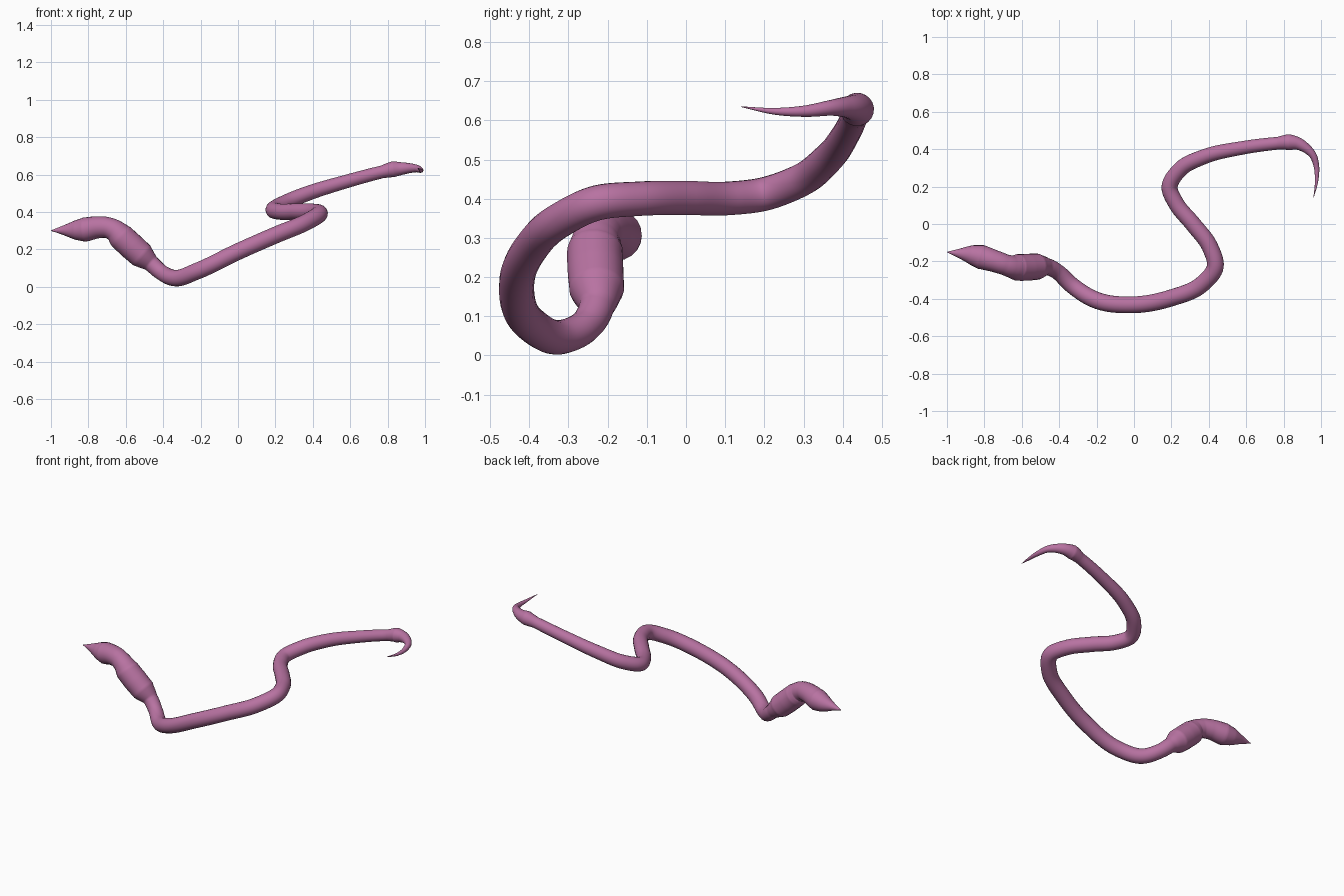
import bpy
import math
from mathutils import Vector

if "Cube" in bpy.data.objects:
    bpy.data.objects.remove(bpy.data.objects["Cube"])

# Path of the body from pointed head to hooked tail: x, y, z, radius
head = [(-1.0, -.15, .30, .001), (-.935, -.157, .302, .025), (-.87, -.165, .303, .052),
        (-.82, -.176, .306, .065), (-.75, -.197, .318, .059), (-.69, -.217, .314, .056),
        (-.655, -.228, .297, .060)]
middle = [(-.625, -.232, .268, .071), (-.57, -.231, .217, .072), (-.515, -.228, .168, .070),
          (-.465, -.228, .125, .045), (-.41, -.255, .077, .042), (-.335, -.325, .046, .044),
          (-.22, -.40, .083, .045), (0, -.432, .188, .045), (.2, -.395, .276, .045),
          (.36, -.325, .343, .045)]
back = [(.435, -.225, .39, .045), (.405, -.12, .40, .044), (.315, 0, .402, .044),
        (.225, .11, .401, .043), (.19, .195, .411, .043), (.25, .295, .448, .042),
        (.37, .358, .498, .040), (.58, .407, .563, .036), (.77, .432, .614, .034)]
tail = [(.83, .437, .628, .043), (.875, .43, .632, .034), (.92, .405, .634, .026),
        (.955, .37, .632, .020), (.975, .31, .624, .015), (.976, .23, .623, .009),
        (.96, .14, .635, .0008)]
path = head + middle + back + tail


def spline(points, steps):
    """Centripetal curve through the points, with radius blended linearly."""
    p = [Vector(q[:3]) for q in points]
    p = [2 * p[0] - p[1]] + p + [2 * p[-1] - p[-2]]
    out = []
    for i in range(len(points) - 1):
        a, b, c, d = p[i:i + 4]
        h0, h1, h2 = ((b - a).length, (c - b).length, (d - c).length)
        m1 = ((b - a) / h0 * h1 + (c - b) / h1 * h0) / (h0 + h1) * h1
        m2 = ((c - b) / h1 * h2 + (d - c) / h2 * h1) / (h1 + h2) * h1
        for s in range(steps):
            t = s / steps
            pos = (b * (2*t**3 - 3*t**2 + 1) + m1 * (t**3 - 2*t**2 + t)
                   + c * (3*t**2 - 2*t**3) + m2 * (t**3 - t**2))
            out.append((pos, points[i][3] * (1 - t) + points[i + 1][3] * t))
    out.append((p[-2], points[-1][3]))
    return out


# Tapered tube along the path
samples = spline(path, 8)
curve = bpy.data.curves.new("serpent_body", 'CURVE')
curve.dimensions = '3D'
curve.bevel_depth = 1.0
curve.bevel_resolution = 8
curve.use_fill_caps = True
line = curve.splines.new('POLY')
line.points.add(len(samples) - 1)
for pt, (pos, radius) in zip(line.points, samples):
    pt.co = (*pos, 1)
    pt.radius = radius

body = bpy.data.objects.new("serpent_body", curve)
bpy.context.collection.objects.link(body)
bpy.context.view_layer.objects.active = body
body.select_set(True)
bpy.ops.object.convert(target='MESH')
body = bpy.context.view_layer.objects.active
body.name = "serpent_body"
bpy.ops.object.shade_smooth_by_angle(angle=math.radians(50))

# Mauve skin
skin = bpy.data.materials.new("mauve_skin")
skin.diffuse_color = (.48, .17, .36, 1)
skin.use_nodes = True
skin.node_tree.nodes["Principled BSDF"].inputs["Base Color"].default_value = skin.diffuse_color
body.data.materials.clear()
body.data.materials.append(skin)
